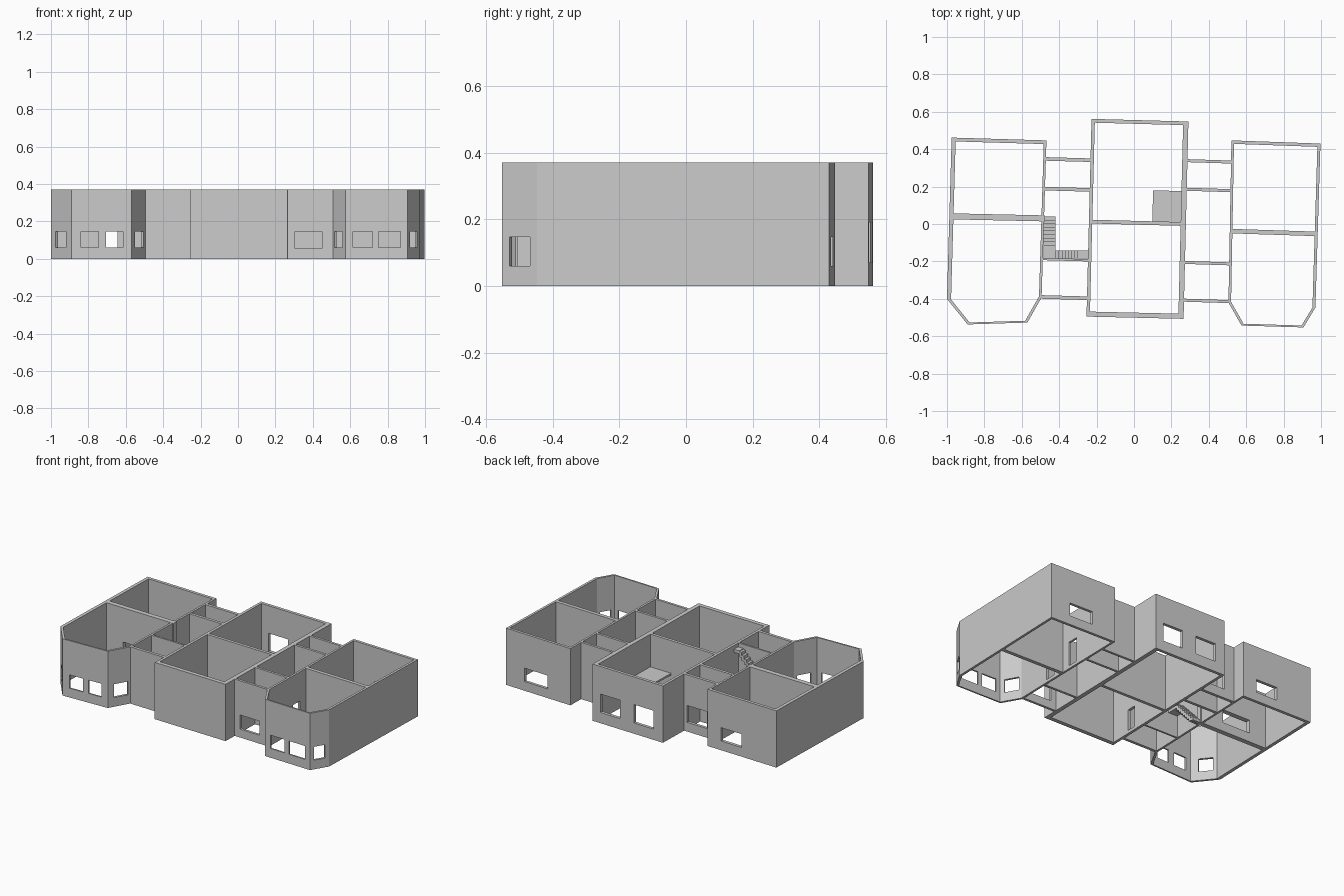
import bpy, bmesh
from mathutils import Vector
from mathutils.geometry import intersect_line_line_2d

if "Cube" in bpy.data.objects:
    bpy.data.objects.remove(bpy.data.objects["Cube"])

H = 0.37


def add_object(name, bm):
    bmesh.ops.recalc_face_normals(bm, faces=bm.faces)
    me = bpy.data.meshes.new(name)
    bm.to_mesh(me)
    bm.free()
    ob = bpy.data.objects.new(name, me)
    bpy.context.collection.objects.link(ob)
    return ob


def prism(name, pts, z0, z1):
    bm = bmesh.new()
    lo = [bm.verts.new((x, y, z0)) for x, y in pts]
    hi = [bm.verts.new((x, y, z1)) for x, y in pts]
    bm.faces.new(lo)
    bm.faces.new(hi)
    for i in range(len(pts)):
        j = (i + 1) % len(pts)
        bm.faces.new((lo[i], lo[j], hi[j], hi[i]))
    return add_object(name, bm)


def strip(p, q, a, b):
    """Quad along p-q, offset a to the left and b to the right."""
    p, q = Vector(p), Vector(q)
    d = (q - p).normalized()
    n = Vector((-d.y, d.x))
    return [p + n * a, q + n * a, q - n * b, p - n * b]


def wall(name, p, q, t):
    return prism(name, strip(p, q, t / 2, t / 2), 0, H)


def ring(name, pts, ths):
    """Closed loop of walls; pts counter-clockwise outside, one thickness per edge."""
    n = len(pts)
    lines = []
    for i in range(n):
        s = strip(pts[i], pts[(i + 1) % n], ths[i], 0)
        d = s[1] - s[0]
        lines.append((s[0] - d, s[1] + d))
    inner = [intersect_line_line_2d(*lines[i - 1], *lines[i])for i in range(n)]
    if any(v is None for v in inner):
        raise ValueError(name)
    bm = bmesh.new()
    V = [[bm.verts.new((p[0], p[1], z)) for p in loop]
         for loop, z in ((pts, 0), (pts, H), (inner, H), (inner, 0))]
    for k in range(4):
        a, b = V[k], V[(k + 1) % 4]
        for i in range(n):
            j = (i + 1) % n
            bm.faces.new((a[i], a[j], b[j], b[i]))
    return add_object(name, bm)


def cut(ob, p, q, z0=0.06, z1=0.147):
    """Cut an opening through the wall between p and q."""
    c = prism("cutter", strip(p, q, 0.04, 0.04), z0, z1)
    m = ob.modifiers.new("opening", 'BOOLEAN')
    m.operation, m.solver, m.object = 'DIFFERENCE', 'EXACT', c
    dg = bpy.context.evaluated_depsgraph_get()
    me = bpy.data.meshes.new_from_object(ob.evaluated_get(dg))
    ob.modifiers.clear()
    ob.data = me
    bpy.data.objects.remove(c)


def cut_edge(ob, a, b, x0, x1, **kw):
    """Opening on the edge a-b between two x positions."""
    a, b = Vector(a), Vector(b)
    f = lambda x: a.lerp(b, (x - a.x) / (b.x - a.x))
    cut(ob, f(x0), f(x1), **kw)


# left wing with bay
L = [(-1.0, -0.40), (-0.89, -0.537), (-0.57, -0.527), (-0.494, -0.393),
     (-0.468, 0.447), (-0.975, 0.462)]
left = ring("left_wing_walls", L, [0.015, 0.01, 0.015, 0.014, 0.02, 0.022])
cut_edge(left, L[0], L[1], -0.975, -0.92)
for x0, x1 in ((-0.84, -0.745), (-0.705, -0.615)):
    cut_edge(left, L[1], L[2], x0, x1)
cut_edge(left, L[2], L[3], -0.55, -0.505)
cut_edge(left, L[4], L[5], -0.568, -0.72)
lp = wall("left_wing_partition", (-0.98, 0.041), (-0.475, 0.03), 0.032)
cut(lp, (-0.845, 0.038), (-0.645, 0.034))

# right wing with bay
R = [(0.505, -0.42), (0.575, -0.543), (0.906, -0.553), (0.97, -0.447),
     (0.997, 0.43), (0.521, 0.447)]
right = ring("right_wing_walls", R, [0.014, 0.01, 0.014, 0.016, 0.018, 0.014])
cut_edge(right, R[0], R[1], 0.515, 0.56)
for x0, x1 in ((0.615, 0.72), (0.75, 0.87)):
    cut_edge(right, R[1], R[2], x0, x1)
cut_edge(right, R[2], R[3], 0.92, 0.957)
cut_edge(right, R[4], R[5], 0.69, 0.86)
for y0, y1 in ((-0.18, -0.11), (0.03, 0.10)):
    cut(right, (0.515, y0), (0.515, y1), z0=0.02, z1=0.18)
wall("right_wing_partition", (0.517, -0.038), (0.98, -0.053), 0.024)

# centre hall
C = [(-0.254, -0.495), (0.265, -0.507), (0.291, 0.548), (-0.227, 0.562)]
centre = ring("centre_hall_walls", C, [0.027, 0.028, 0.02, 0.018])
for x0, x1 in ((0.233, 0.09), (-0.013, -0.158)):
    cut_edge(centre, C[2], C[3], x0, x1, z0=0.07, z1=0.19)
cut(centre, (-0.24, -0.33), (-0.24, -0.27), z0=0.02, z1=0.16)
wall("centre_hall_partition", (-0.235, 0.013), (0.265, 0.0), 0.02)
prism("raised_slab", [(0.098, 0.012), (0.255, 0.008), (0.255, 0.176), (0.102, 0.18)],
      0.145, 0.157)

# cross walls of the two links
for i, y in enumerate((0.345, 0.186, -0.19, -0.393)):
    s = -0.02 if y < 0 else 0
    w = wall(f"left_link_wall_{i}", (-0.475 + s, y + 0.003), (-0.225 + s, y - 0.004),
             0.012 if i == 2 else 0.019)
    if i == 0:
        cut(w, (-0.40, y), (-0.255, y), z0=0.06, z1=0.17)
for i, y in enumerate((0.335, 0.182, -0.209, -0.411)):
    s = -0.015 if y < 0 else 0
    w = wall(f"right_link_wall_{i}", (0.275 + s, y + 0.004), (0.523 + s, y - 0.004), 0.016)
    if i == 3:
        cut(w, (0.305, y), (0.45, y), z0=0.055)


# turning stair: lower flight, landing, upper flight
def box(name, x0, x1, y0, y1, z0, z1):
    return prism(name, [(x0, y0), (x1, y0), (x1, y1), (x0, y1)], z0, z1)


N, RISE = 8, 0.02
for i in range(N):
    top = RISE * (i + 1)
    y = 0.04 - 0.019 * i
    box(f"lower_step_{i}", -0.484, -0.42, y - 0.019, y, max(0, top - 0.035), top)
    x = -0.42 + 0.017 * i
    top += RISE * (N + 1)
    box(f"upper_step_{i}", x, x + 0.017, -0.185, -0.143, top - 0.035, top)
box("stair_landing", -0.484, -0.42, -0.185, -0.112, RISE * N - 0.015, RISE * (N + 1))
box("top_landing", -0.284, -0.245, -0.185, -0.143, 0.325, 0.345)
